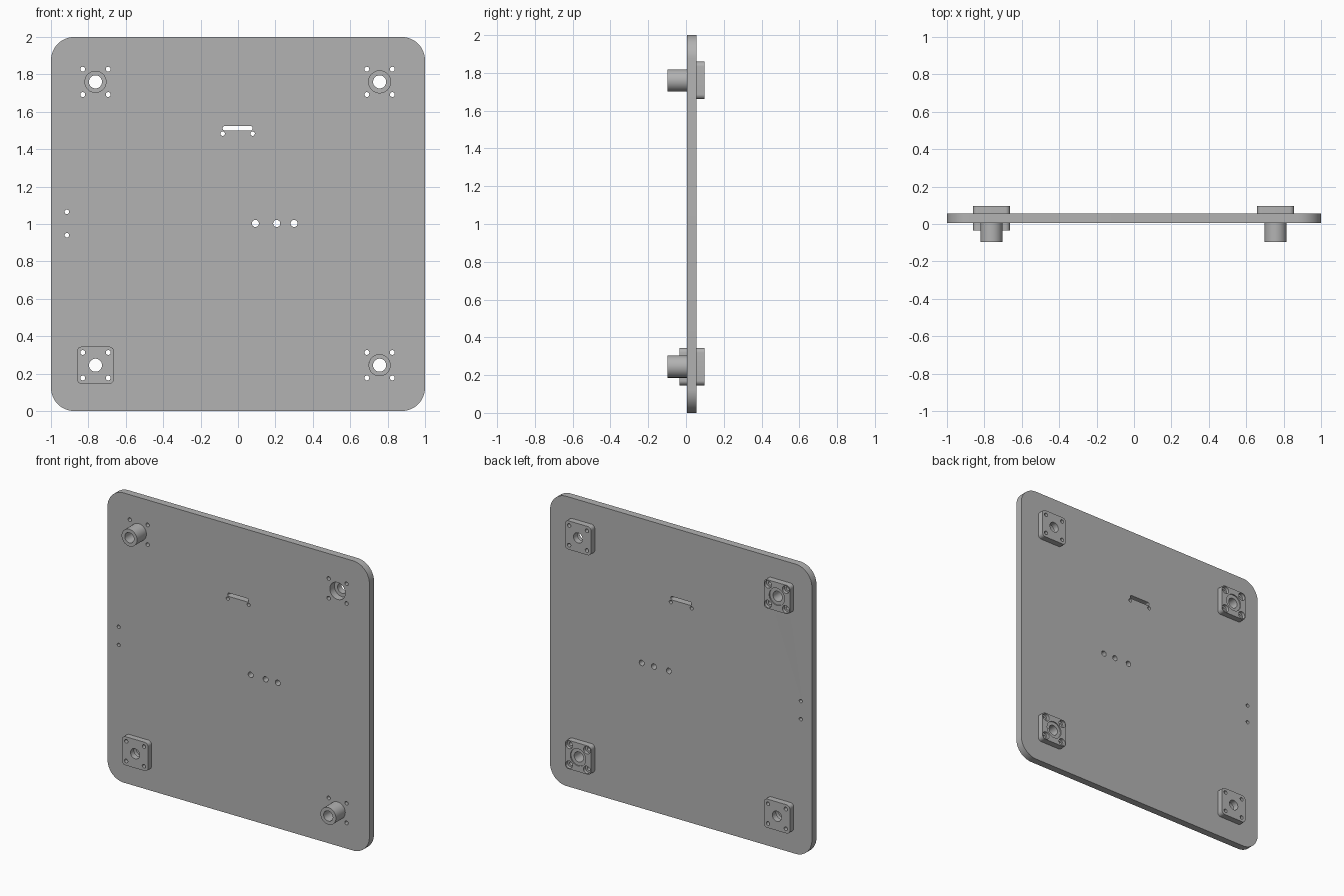
import bpy, bmesh, math

cube = bpy.data.objects.get("Cube")
if cube:
    bpy.data.objects.remove(cube, do_unlink=True)

grey = bpy.data.materials.new("plain_grey")
grey.use_nodes = True
colour = (0.45, 0.45, 0.45, 1)
grey.diffuse_color = colour
grey.node_tree.nodes["Principled BSDF"].inputs["Base Color"].default_value = colour


def circle(cx, cz, r, n=32):
    return [(cx + r * math.cos(2 * math.pi * i / n), cz + r * math.sin(2 * math.pi * i / n))
            for i in range(n)]


def rounded(cx, cz, w, h, r, n=8):
    """Rectangle outline with rounded corners; w and h are half sizes."""
    pts = []
    for k, (sx, sz) in enumerate([(1, 1), (-1, 1), (-1, -1), (1, -1)]):
        for i in range(n + 1):
            a = math.pi / 2 * (k + i / n)
            pts.append((cx + sx * (w - r) + r * math.cos(a), cz + sz * (h - r) + r * math.sin(a)))
    return pts


def slab(name, outlines, front, back):
    """Fill an outline with its holes and give it thickness along y."""
    curve = bpy.data.curves.new(name, "CURVE")
    curve.dimensions = "2D"
    curve.fill_mode = "BOTH"
    curve.extrude = (back - front) / 2
    for pts in outlines:
        spline = curve.splines.new("POLY")
        spline.points.add(len(pts) - 1)
        for p, (x, z) in zip(spline.points, pts):
            p.co = (x, z, 0, 1)
        spline.use_cyclic_u = True
    source = bpy.data.objects.new(name + "_outline", curve)
    bpy.context.collection.objects.link(source)
    mesh = bpy.data.meshes.new_from_object(source.evaluated_get(bpy.context.evaluated_depsgraph_get()))
    bpy.data.objects.remove(source)
    bm = bmesh.new()
    bm.from_mesh(mesh)
    for v in bm.verts:
        x, z, depth = v.co
        v.co = (x, (front + back) / 2 + depth, z)
    bmesh.ops.remove_doubles(bm, verts=bm.verts, dist=1e-5)
    bmesh.ops.recalc_face_normals(bm, faces=bm.faces)
    bm.to_mesh(mesh)
    bm.free()
    mesh.materials.clear()
    mesh.materials.append(grey)
    obj = bpy.data.objects.new(name, mesh)
    bpy.context.collection.objects.link(obj)
    bpy.ops.object.select_all(action="DESELECT")
    obj.select_set(True)
    bpy.context.view_layer.objects.active = obj
    bpy.ops.object.shade_smooth_by_angle(angle=math.radians(30))
    return obj


FRONT, BACK, REACH = 0.005, 0.055, 0.097
MID = BACK + 0.02
BORE, TUBE, SCREW, HEAD = 0.035, 0.059, 0.013, 0.026
LEFT, RIGHT, LOW, HIGH = 0.757, -0.762, 0.245, 1.76


def screws(cx, cz, r):
    return [circle(cx + sx * 0.068, cz + sz * 0.068, r, 20) for sx in (-1, 1) for sz in (-1, 1)]


def flange(name, cx, cz, front, back, bore, screw):
    outline = rounded(cx, cz, 0.099, 0.099, 0.025)
    slab(name, [outline, circle(cx, cz, bore)] + screws(cx, cz, screw), front, back)


# Main board with its corner, slot, cable and mounting holes
holes = []
for cx, cz in [(LEFT, LOW), (LEFT, HIGH), (RIGHT, LOW), (RIGHT, HIGH)]:
    holes += [circle(cx, cz, TUBE)] + screws(cx, cz, SCREW)
holes += [circle(x, 1.003, 0.019, 24) for x in (0.093, 0.207, 0.3)]
holes += [circle(-0.915, z, 0.012, 20) for z in (0.94, 1.065)]
holes += [circle(x, 1.483, 0.012, 20) for x in (-0.082, 0.078)]
holes.append(rounded(-0.002, 1.512, 0.08, 0.012, 0.011, 4))
slab("board", [rounded(0, 1, 1, 1, 0.125, 16)] + holes, FRONT, BACK)

# Guide bushings: tube through the board, back flange with sunken screw heads
for name, cx, cz in [("upper_right", RIGHT, HIGH), ("lower_left", LEFT, LOW)]:
    flange(name + "_flange_base", cx, cz, BACK, MID, TUBE, SCREW)
    flange(name + "_flange_face", cx, cz, MID, REACH, TUBE, HEAD)
    slab(name + "_tube", [circle(cx, cz, TUBE, 48), circle(cx, cz, BORE)], -REACH, REACH - 0.008)

# Plain retaining flanges on the back, and one on the front
flange("upper_left_flange", LEFT, HIGH, BACK, REACH, BORE, SCREW)
flange("lower_right_flange", RIGHT, LOW, BACK, REACH, BORE, SCREW)
flange("lower_right_front_flange", RIGHT, LOW, -0.035, FRONT, BORE, SCREW)
